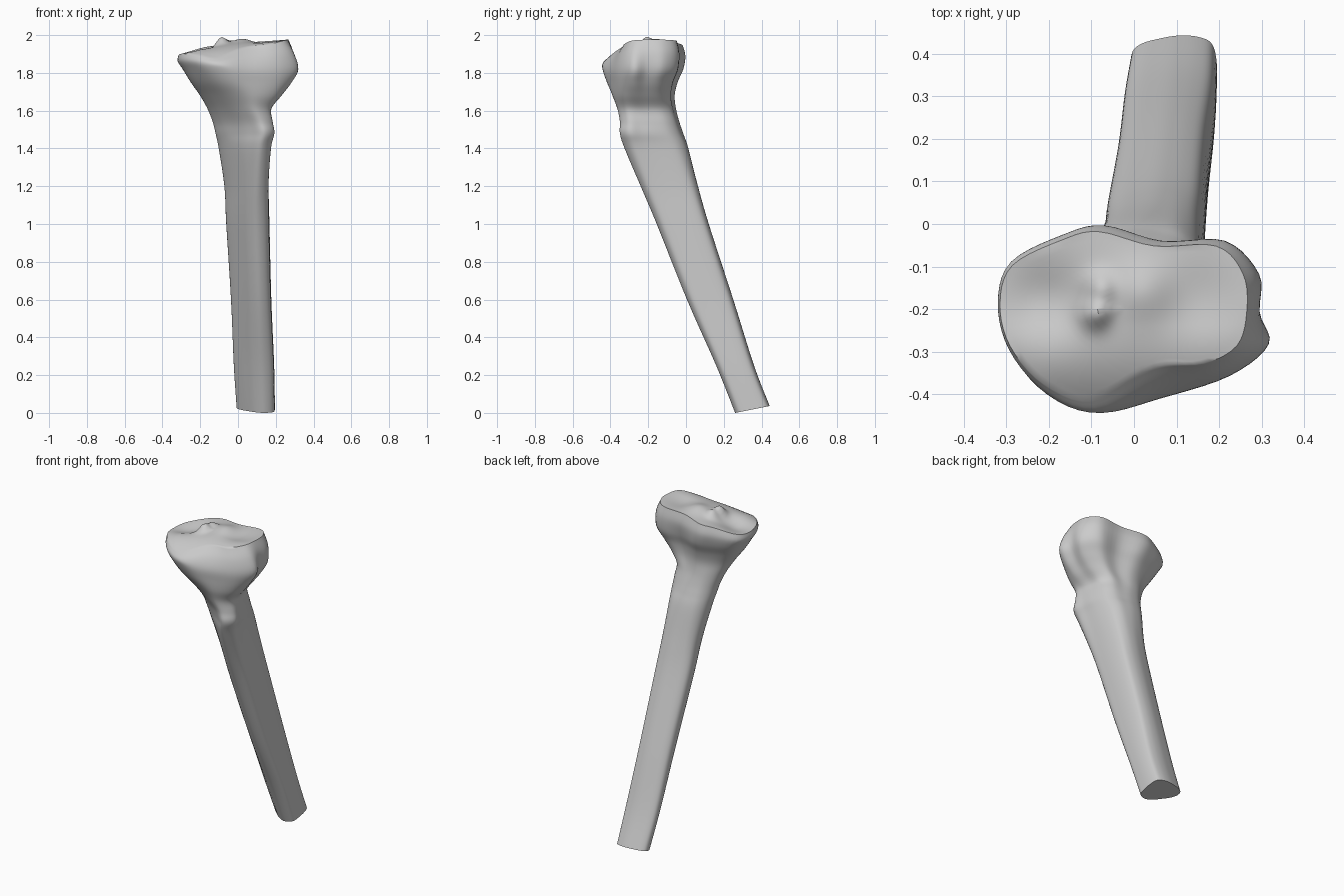
import bpy, bmesh, math
from mathutils import Vector

if "Cube" in bpy.data.objects:
    bpy.data.objects.remove(bpy.data.objects["Cube"])

# Cross-sections in a -1..1 box, clockwise from the -x side
SHAFT = [(-1, .25), (-.98, .6), (-.75, .8), (-.35, .92), (.1, 1), (.55, .97), (.88, .8),
         (1, .35), (1, -.3), (.9, -.8), (.45, -1), (0, -.83), (-.4, -.5), (-.78, -.12)]
NECK = [(-1, .28), (-.95, .65), (-.66, .92), (-.25, 1), (.12, .96), (.5, .85), (.77, .57),
        (.9, .15), (.95, -.3), (1, -.72), (.65, -1), (.2, -.76), (-.27, -.45), (-.76, -.08)]
HEAD = [(-1, .2), (-.9, .65), (-.5, .92), (-.2, 1), (.2, .82), (.65, .86), (.92, .5),
        (.92, .1), (1, -.25), (.7, -.6), (.15, -.85), (-.25, -1), (-.6, -.85), (-.9, -.35)]
RIM = [(-1, .15), (-.9, .6), (-.5, .9), (-.2, 1), (.25, .83), (.75, .83), (.97, .5),
       (1, .05), (.92, -.35), (.65, -.56), (.25, -.6), (-.25, -1), (-.65, -.8), (-.92, -.35)]

# Height, left, right, front, back, and blend (0 shaft, 1 neck, 2 head)
LEVELS = [(.25, -.02, .19, .16, .36, 0), (.6, -.035, .175, .005, .25, 0),
          (1, -.06, .165, -.155, .12, 0), (1.2, -.07, .163, -.24, .065, .25),
          (1.4, -.1, .175, -.325, .015, .7), (1.48, -.117, .19, -.35, -.015, 1),
          (1.54, -.132, .185, -.352, -.035, 1.1), (1.61, -.16, .182, -.37, -.053, 1.3),
          (1.68, -.2, .235, -.4, -.06, 1.58), (1.75, -.25, .285, -.425, -.045, 1.85),
          (1.82, -.293, .317, -.442, -.015, 2)]


def mix_profiles(a, b, t):
    return [Vector(p).lerp(Vector(q), t) for p, q in zip(a, b)]


def place(profile, left, right, front, back, z):
    """Fit a unit profile into a box at one height."""
    return [Vector(((left + right) / 2 + p[0] * (right - left) / 2,
                    (front + back) / 2 + p[1] * (back - front) / 2, z)) for p in profile]


def hump(x, y, cx, cy, radius, amount):
    return amount * math.exp(-((x - cx) ** 2 + (y - cy) ** 2) / radius ** 2)


def plateau_height(x, y):
    """Joint surface: two shallow dishes, a ridged spine and a front slope."""
    z = 1.955 + .09 * x - .2 * max(0, -.2 - x) - 2.2 * max(0, -.24 - y) ** 2
    z += hump(x, y, -.21, -.18, .09, -.035)
    z += hump(x, y, .15, -.18, .09, -.015)
    z += hump(x, y, -.09, -.21, .035, .045)
    z += hump(x, y, -.08, -.15, .035, .03)
    z += hump(x, y, .02, -.16, .07, .025)
    return z


def smooth(points, steps, closed):
    """Resample a row of points along a smooth curve through them."""
    n = len(points)
    result = []
    for i in range(n if closed else n - 1):
        if closed:
            a, b, c, d = (points[(i + k) % n] for k in (-1, 0, 1, 2))
        else:
            a, b, c, d = (points[min(max(i + k, 0), n - 1)] for k in (-1, 0, 1, 2))
        for s in range(steps):
            t = s / steps
            result.append(b + (c - a) * (t / 2) + (a * 2 - b * 5 + c * 4 - d) * (t * t / 2)
                          + (b * 3 - a - c * 3 + d) * (t ** 3 / 2))
    if not closed:
        result.append(points[-1])
    return result


# Slanted cut end, then the shaft and flaring head
cut_end = place(SHAFT, -.005, .194, .26, .443, 0)
for p in cut_end:
    p.z = .2 * (p.y - .26)
rings = [cut_end]
for z, left, right, front, back, blend in LEVELS:
    if blend <= 1:
        profile = mix_profiles(SHAFT, NECK, blend)
    else:
        profile = mix_profiles(NECK, HEAD, blend - 1)
    rings.append(place(profile, left, right, front, back, z))

# Shoulder and rim of the joint surface
rim = place(RIM, -.315, .265, -.415, -.018, 0)
for p in rim:
    p.z = plateau_height(p.x, p.y)
shoulder = [a.lerp(b, .55) for a, b in zip(rings[-1], rim)]
for p in shoulder:
    centre = Vector((0, -.22, p.z))
    p += (p - centre).normalized() * .014
rings += [shoulder, rim]

columns = [smooth(list(column), 5, False) for column in zip(*rings)]
rings = [smooth(list(ring), 5, True) for ring in zip(*columns)]

# Joint surface in shrinking rings
centre = Vector((-.02, -.2, 0))
outer = rings[-1]
RINGS_IN = 18
for k in range(1, RINGS_IN):
    ring = []
    for p in outer:
        q = p.lerp(centre, k / RINGS_IN)
        q.z = plateau_height(q.x, q.y)
        ring.append(q)
    rings.append(ring)
centre.z = plateau_height(centre.x, centre.y)

# Skin the rings
bm = bmesh.new()
grid = [[bm.verts.new(p) for p in ring] for ring in rings]
count = len(grid[0])
for low, high in zip(grid, grid[1:]):
    for i in range(count):
        j = (i + 1) % count
        bm.faces.new((low[i], low[j], high[j], high[i]))
top = bm.verts.new(centre)
for i in range(count):
    bm.faces.new((grid[-1][i], grid[-1][(i + 1) % count], top))
bm.faces.new(grid[0])
bmesh.ops.recalc_face_normals(bm, faces=bm.faces)
mesh = bpy.data.meshes.new("shin_bone")
bm.to_mesh(mesh)
bm.free()
bone = bpy.data.objects.new("shin_bone", mesh)
bpy.context.collection.objects.link(bone)

# Plain grey bone
grey = bpy.data.materials.new("bone_grey")
grey.use_nodes = True
colour = (.6, .6, .6, 1)
grey.diffuse_color = colour
grey.node_tree.nodes["Principled BSDF"].inputs["Base Color"].default_value = colour
mesh.materials.append(grey)

bpy.context.view_layer.objects.active = bone
bone.select_set(True)
bpy.ops.object.shade_smooth_by_angle(angle=math.radians(50))
